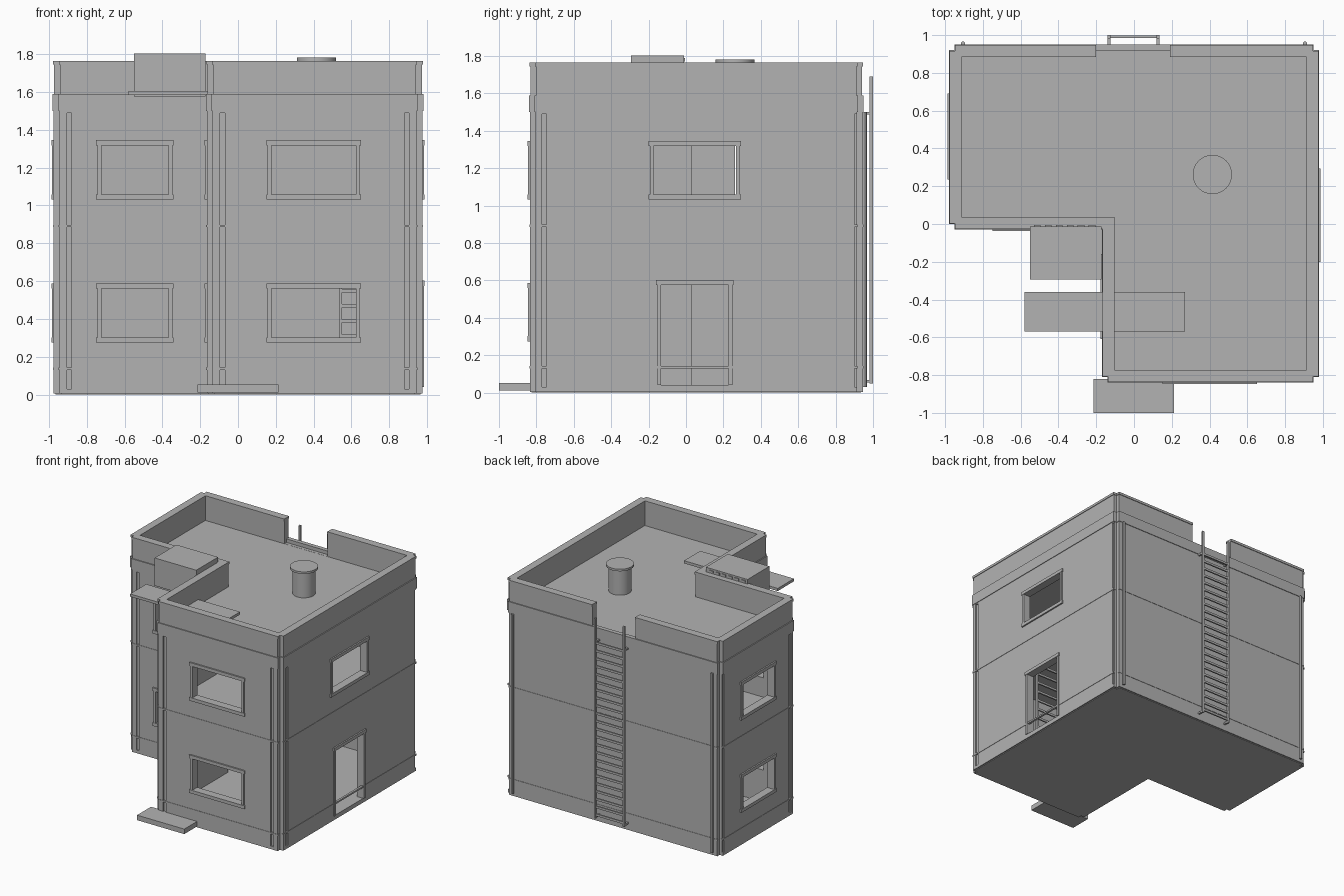
import bpy, bmesh
from mathutils import Vector

old = bpy.data.objects.get("Cube")
if old:
    bpy.data.objects.remove(old, do_unlink=True)

grey = bpy.data.materials.new("plain_grey")
grey.use_nodes = True
GREY = (0.45, 0.45, 0.45, 1)
grey.diffuse_color = GREY
grey.node_tree.nodes["Principled BSDF"].inputs["Base Color"].default_value = GREY


def finish(name, bm):
    bmesh.ops.recalc_face_normals(bm, faces=bm.faces)
    mesh = bpy.data.meshes.new(name)
    bm.to_mesh(mesh)
    bm.free()
    mesh.materials.append(grey)
    obj = bpy.data.objects.new(name, mesh)
    bpy.context.collection.objects.link(obj)
    return obj


def add_box(bm, x, y, z):
    verts = bmesh.ops.create_cube(bm, size=1)["verts"]
    for v in verts:
        v.co = Vector([(r[0] + r[1]) / 2 + c * (r[1] - r[0]) for r, c in zip((x, y, z), v.co)])


def boxes(name, *items):
    bm = bmesh.new()
    for item in items:
        add_box(bm, *item)
    return finish(name, bm)


def outline(inset, notch=0):
    """L-shaped plan, moved inward, with small square notches at outer corners."""
    x0, x1, x2 = -0.98 + inset, -0.17 + inset, 0.98 - inset
    y0, y1, y2 = -0.84 + inset, -0.03 + inset, 0.95 - inset
    pts = [Vector(p) for p in ((x0, y1), (x1, y1), (x1, y0), (x2, y0), (x2, y2), (x0, y2))]
    if not notch:
        return pts
    out = []
    for i, p in enumerate(pts):
        if i == 1:
            out.append(p)
            continue
        a = (pts[i - 1] - p).normalized() * notch
        b = (pts[(i + 1) % len(pts)] - p).normalized() * notch
        out += [p + a, p + a + b, p + b]
    return out


def prism(name, pts, z0, z1):
    bm = bmesh.new()
    face = bm.faces.new([bm.verts.new((p.x, p.y, z0)) for p in pts])
    new = bmesh.ops.extrude_face_region(bm, geom=[face])["geom"]
    bmesh.ops.translate(bm, vec=(0, 0, z1 - z0),
                        verts=[g for g in new if isinstance(g, bmesh.types.BMVert)])
    return finish(name, bm)


def cut(obj, cutter):
    mod = obj.modifiers.new("cut", "BOOLEAN")
    mod.operation = "DIFFERENCE"
    mod.solver = "EXACT"
    mod.object = cutter
    bpy.context.view_layer.objects.active = obj
    bpy.ops.object.modifier_apply(modifier=mod.name)
    bpy.data.objects.remove(cutter, do_unlink=True)


def ring(name, outer, inner, z0, z1):
    obj = prism(name, outline(outer, 0.03), z0, z1)
    cut(obj, prism("cutter", outline(inner), z0 - 0.1, z1 + 0.1))
    return obj


def cylinder(name, x, y, r, z0, z1, sides=32):
    bm = bmesh.new()
    bmesh.ops.create_cone(bm, cap_ends=True, segments=sides, radius1=r, radius2=r, depth=z1 - z0)
    bmesh.ops.translate(bm, verts=bm.verts, vec=(x, y, (z0 + z1) / 2))
    obj = finish(name, bm)
    bpy.ops.object.select_all(action="DESELECT")
    obj.select_set(True)
    bpy.context.view_layer.objects.active = obj
    bpy.ops.object.shade_smooth_by_angle()
    return obj


# Main storeys: L-shaped shell with two hollow floors
walls = prism("walls", outline(0.005, 0.03), 0.005, 1.5)
cut(walls, prism("cutter", outline(0.06), 0.04, 0.86))
cut(walls, prism("cutter", outline(0.06), 0.9, 1.51))
prism("base_plate", outline(0.015, 0.03), 0, 0.02)
prism("roof_slab", outline(0.04), 1.5, 1.56)
ring("roof_band", 0, 0.035, 1.5, 1.59)

# Parapet and coping, open at the back for the ladder
for obj in (ring("parapet", 0.008, 0.062, 1.56, 1.745), ring("coping", 0.003, 0.066, 1.745, 1.765)):
    cut(obj, boxes("cutter", ((-0.2, 0.19), (0.8, 1.1), (1.561, 1.9))))

# Thin trim courses around the walls
for z in (0.13, 0.885):
    ring("trim_course", 0.002, 0.02, z, z + 0.013)


def opening(name, axis, plane, side, span, z, door=False):
    """Cut a hole in a wall and surround it with a protruding frame."""
    a, b = span
    lo, hi = z
    w = 0.027

    def item(along, depth, height):
        return (along, depth, height) if axis == "y" else (depth, along, height)

    depth = sorted((plane - side * 0.08, plane + side * 0.05))
    cut(walls, boxes("cutter", item((a + w, b - w), depth, (lo + w, hi - w))))
    face = sorted((plane - side * 0.045, plane + side * 0.007))
    jamb = sorted((plane - side * 0.045, plane + side * 0.004))
    parts = [item((a, b), face, (hi - w, hi)),
             item((a + 0.007, a + w), jamb, (lo + w, hi - w)),
             item((b - w, b - 0.007), jamb, (lo + w, hi - w))]
    if not door:
        parts.append(item((a, b), face, (lo, lo + w)))
    boxes(name, *parts)


# Windows on both storeys
for floor, z in (("lower", (0.275, 0.587)), ("upper", (1.032, 1.345))):
    opening(floor + "_front_window", "y", -0.84, -1, (0.15, 0.65), z)
    opening(floor + "_recess_window", "y", -0.03, -1, (-0.75, -0.34), z)
    opening(floor + "_inner_side_window", "x", -0.17, -1, (-0.61, -0.16), z)
    opening(floor + "_right_window", "x", -0.98, -1, (0.235, 0.69), z)

# Left side: one window above a doorway
opening("upper_left_window", "x", 0.98, 1, (-0.2, 0.295), (1.032, 1.345))
opening("door_frame", "x", 0.98, 1, (-0.16, 0.255), (0.013, 0.602), door=True)

# Upright grooves beside the corners
grooves = []
for x in (-0.905, -0.095, 0.88):
    front = -0.03 if x < -0.5 else -0.84
    grooves.append(((x, x + 0.025), (front - 0.02, front + 0.015), (0.03, 1.49)))
for y in (-0.77, 0.9):
    grooves.append(((0.965, 1.0), (y, y + 0.025), (0.03, 1.49)))
grooves.append(((-1.0, -0.965), (0.9, 0.925), (0.03, 1.49)))
grooves.append(((-1.0, -0.965), (0.03, 0.055), (0.03, 1.49)))
cut(walls, boxes("cutter", *grooves))

# Drain pipes at the back corners
for x in (-0.905, 0.905):
    cylinder("drain_pipe", x, 0.956, 0.011, 0.03, 1.5, 12)


def ladder(name, x0, x1, y0, y1, z0, z1, top_rung, step):
    rail = 0.016
    items = [((x0, x0 + rail), (y0, y1), (z0, z1)), ((x1 - rail, x1), (y0, y1), (z0, z1))]
    z = z0 + 0.02
    while z < top_rung:
        items.append(((x0 + rail, x1 - rail), (y0 + 0.003, y1 - 0.003), (z, z + 0.018)))
        z += step
    return boxes(name, *items)


# Outside ladder with wall brackets, and one indoors
ladder("roof_ladder", -0.14, 0.135, 0.982, 1.0, 0.05, 1.69, 1.48, 0.064)
boxes("ladder_brackets", *[((x, x + 0.016), (0.93, 0.985), (z, z + 0.014))
                           for x in (-0.14, 0.119) for z in (0.055, 1.488)])
ladder("indoor_ladder", 0.535, 0.79, -0.26, -0.242, 0.04, 0.86, 0.84, 0.08)

# Canopy through the parapet, box unit with vents, and doorstep
boxes("canopy", ((-0.58, 0.27), (-0.57, -0.36), (1.583, 1.605)))
boxes("roof_unit", ((-0.55, -0.172), (-0.295, -0.012), (1.575, 1.803)))
boxes("unit_vents", *[((-0.53 + i * 0.058, -0.495 + i * 0.058), (-0.013, -0.005), (1.772, 1.79))
                      for i in range(6)])
boxes("doorstep", ((-0.215, 0.213), (-1.0, -0.82), (0.012, 0.053)))

# Roof vent
cylinder("vent_pipe", 0.415, 0.262, 0.085, 1.55, 1.767)
cylinder("vent_cap", 0.415, 0.262, 0.104, 1.765, 1.782)
